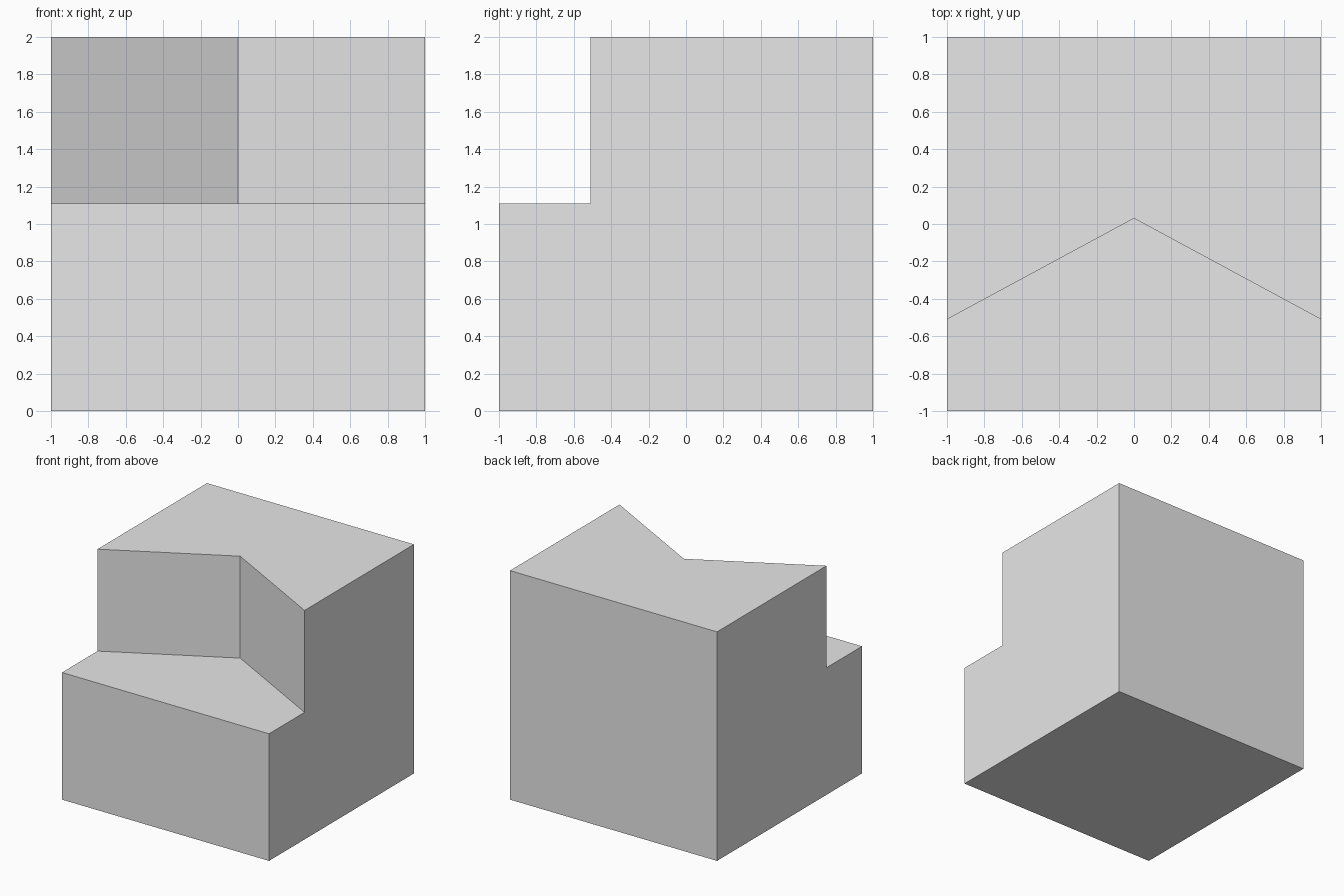
import bpy
import bmesh
from math import radians

cube = bpy.data.objects.get("Cube")
if cube:
    bpy.data.objects.remove(cube, do_unlink=True)

LEDGE_Z, TOP_Z = 1.11, 2.0
SIDE_Y, MIDDLE_Y = -0.51, 0.03

# Single plain grey
grey = bpy.data.materials.new("plain_grey")
grey.use_nodes = True
colour = (0.8, 0.8, 0.8, 1)
grey.diffuse_color = colour
grey.node_tree.nodes["Principled BSDF"].inputs["Base Color"].default_value = colour


def step_profile(bm, x, riser_y):
    """L-shaped side profile at one x position."""
    outline = [(-1, 0), (1, 0), (1, TOP_Z), (riser_y, TOP_Z),
               (riser_y, LEDGE_Z), (-1, LEDGE_Z)]
    return [bm.verts.new((x, y, z)) for y, z in outline]


# Stepped block: three profiles lofted into a V-shaped riser
bm = bmesh.new()
rings = [step_profile(bm, x, y) for x, y in
         ((-1, SIDE_Y), (0, MIDDLE_Y), (1, SIDE_Y))]
for a, b in zip(rings, rings[1:]):
    for i in range(len(a)):
        j = (i + 1) % len(a)
        bm.faces.new((a[i], a[j], b[j], b[i]))
bm.faces.new(rings[0])
bm.faces.new(rings[-1])

# Merge the flat halves into whole faces
bmesh.ops.dissolve_limit(bm, angle_limit=radians(1), verts=bm.verts, edges=bm.edges)
bmesh.ops.recalc_face_normals(bm, faces=bm.faces)

mesh = bpy.data.meshes.new("stepped_block")
bm.to_mesh(mesh)
bm.free()
mesh.materials.append(grey)
block = bpy.data.objects.new("stepped_block", mesh)
bpy.context.collection.objects.link(block)
